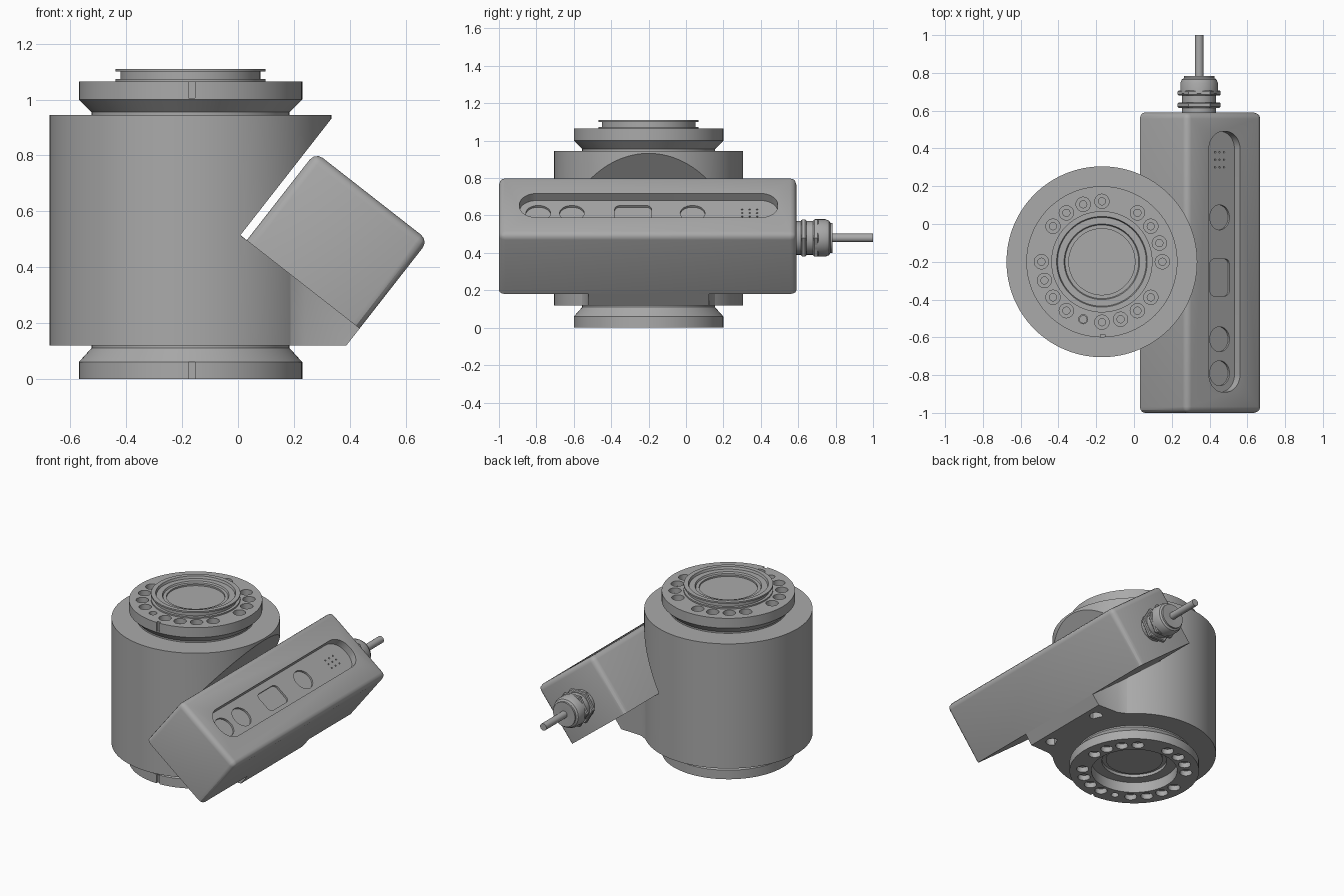
import bpy, bmesh
from math import sin, cos, pi, radians, sqrt
from mathutils import Matrix, Vector

if "Cube" in bpy.data.objects:
    bpy.data.objects.remove(bpy.data.objects["Cube"])

grey = bpy.data.materials.new("machined grey")
grey.use_nodes = True
grey.diffuse_color = (0.4, 0.4, 0.4, 1)
grey.node_tree.nodes["Principled BSDF"].inputs["Base Color"].default_value = (0.4, 0.4, 0.4, 1)

AXIS = Matrix.Translation((-0.17, -0.2, 0))       # main cylinder axis
TILT = Matrix.Rotation(radians(38), 4, 'Y')       # tilted frame of the camera box
parts = []


def finish(name, bm, matrix=Matrix()):
    bmesh.ops.recalc_face_normals(bm, faces=bm.faces)
    bm.transform(matrix)
    mesh = bpy.data.meshes.new(name)
    bm.to_mesh(mesh)
    bm.free()
    mesh.materials.append(grey)
    ob = bpy.data.objects.new(name, mesh)
    bpy.context.collection.objects.link(ob)
    parts.append(ob)
    return ob


def add_lathe(bm, profile, steps, matrix=Matrix()):
    """Revolve (radius, height) points about z."""
    tmp = bmesh.new()
    vs = [tmp.verts.new((r, 0, z)) for r, z in profile]
    es = [tmp.edges.new(p) for p in zip(vs, vs[1:])]
    bmesh.ops.spin(tmp, geom=vs + es, cent=(0, 0, 0), axis=(0, 0, 1),
                   angle=2 * pi, steps=steps, use_merge=True)
    bmesh.ops.remove_doubles(tmp, verts=tmp.verts, dist=1e-5)
    bmesh.ops.recalc_face_normals(tmp, faces=tmp.faces)
    tmp.transform(matrix)
    mesh = bpy.data.meshes.new("tmp")
    tmp.to_mesh(mesh)
    tmp.free()
    bm.from_mesh(mesh)
    bpy.data.meshes.remove(mesh)


def lathe(name, profile, steps=96, matrix=Matrix()):
    bm = bmesh.new()
    add_lathe(bm, profile, steps, matrix)
    return finish(name, bm)


def add_prism(bm, points, z0, z1):
    face = bm.faces.new([bm.verts.new((x, y, z0)) for x, y in points])
    top = bmesh.ops.extrude_face_region(bm, geom=[face])["geom"]
    bmesh.ops.translate(bm, vec=(0, 0, z1 - z0),
                        verts=[g for g in top if isinstance(g, bmesh.types.BMVert)])


def rounded(cx, cy, hx, hy, r, n=10):
    """Outline of a rectangle with round corners."""
    pts = []
    for k, (sx, sy) in enumerate(((1, 1), (-1, 1), (-1, -1), (1, -1))):
        for i in range(n + 1):
            a = (k + i / n) * pi / 2
            pts.append((cx + sx * (hx - r) + r * cos(a), cy + sy * (hy - r) + r * sin(a)))
    return pts


def cut(ob, cutter):
    mod = ob.modifiers.new("cut", 'BOOLEAN')
    mod.operation, mod.solver, mod.object = 'DIFFERENCE', 'EXACT', cutter
    bpy.context.view_layer.objects.active = ob
    bpy.ops.object.modifier_apply(modifier=mod.name)
    parts.remove(cutter)
    bpy.data.objects.remove(cutter)


def box_points(x0, x1, y0, y1):
    return [(x0, y0), (x1, y0), (x1, y1), (x0, y1)]


# Main housing with the slanted pocket that receives the camera box
body = lathe("housing", [(0, 0.12), (0.505, 0.12), (0.505, 0.945), (0, 0.945)], 128, AXIS)
bm = bmesh.new()
add_prism(bm, box_points(-0.31, 1.2, -1.2, 1), 0.41, 1.6)
cut(body, finish("pocket", bm, TILT))

# Mounting foot under the camera box, trimmed to the tilted planes
bm = bmesh.new()
half = [(-0.1, 0.3), (0.12, 0.41), (0.17, 0.365), (0.24, 0.33), (0.6, 0.315)]
add_prism(bm, [(x, y - 0.2) for x, y in half] + [(x, -y - 0.2) for x, y in reversed(half)], 0.12, 0.8)
for co, no in (((0.232, 0, 0), (1, 0, 0)), ((0, 0, 0.411), (0, 0, 1))):
    bmesh.ops.bisect_plane(bm, geom=bm.verts[:] + bm.edges[:] + bm.faces[:], dist=1e-6,
                           plane_co=TILT @ Vector(co), plane_no=TILT @ Vector(no), clear_outer=True)
    bmesh.ops.holes_fill(bm, edges=[e for e in bm.edges if e.is_boundary])
foot = finish("mounting_foot", bm)
bm = bmesh.new()
for s in (-1, 1):
    add_lathe(bm, [(0, 0), (0.04, 0), (0.04, 0.17), (0, 0.17)], 24,
              Matrix.Translation((0.315, -0.2 + 0.21 * s, 0)))
cut(foot, finish("foot_holes", bm))

# Flanges: top with raised recessed collar, bottom with a bore
top = lathe("top_flange", [
    (0, 0.93), (0.355, 0.93), (0.355, 0.955), (0.4, 1.0), (0.4, 1.065), (0.268, 1.065),
    (0.268, 1.074), (0.25, 1.074), (0.25, 1.1), (0.268, 1.1), (0.268, 1.11), (0.24, 1.11),
    (0.235, 1.095), (0.2, 1.095), (0.195, 1.085), (0.175, 1.085), (0.175, 1.075), (0, 1.075)],
    matrix=AXIS)
bottom = lathe("bottom_flange", [
    (0, 0.16), (0.355, 0.16), (0.355, 0.11), (0.4, 0.06), (0.4, 0), (0.265, 0), (0.265, 0.07),
    (0.2, 0.07), (0.2, 0.09), (0.175, 0.09), (0.175, 0.08), (0, 0.08)], matrix=AXIS)

# Bolt circles: every 18 degrees with gaps, plus one dowel hole
for ob, face, d in ((top, 1.065, -1), (bottom, 0, 1)):
    bm = bmesh.new()
    for k in range(20):
        if k in (4, 9, 19):
            continue
        a = k * pi / 10
        r = 0.024 if k == 14 else 0.038
        hole = [(0, face - 0.02 * d), (r, face - 0.02 * d), (r, face + 0.035 * d),
                (0.019, face + 0.035 * d), (0.019, face + 0.055 * d), (0, face + 0.055 * d)]
        add_lathe(bm, hole, 24, AXIS @ Matrix.Translation((0.32 * cos(a), 0.32 * sin(a), 0)))
    cut(ob, finish("bolt_holes", bm))
    bm = bmesh.new()
    zs = sorted((face - 0.02 * d, face + 0.06 * d))
    add_prism(bm, box_points(-0.178, -0.154, -0.65, -0.585), *zs)
    cut(ob, finish("index_notch", bm))

# Camera box in the tilted frame
bm = bmesh.new()
add_prism(bm, box_points(-0.281, 0.232, -1, 0.59), 0.41, 0.81)
edges = [e for e in bm.edges if max(v.co.z for v in e.verts) > 0.8]
bmesh.ops.bevel(bm, geom=edges, offset=0.033, segments=3, profile=0.5, affect='EDGES')
box = finish("camera_box", bm, TILT)

# Window slot, then shallow lens recesses and speaker dots in its floor
bm = bmesh.new()
add_prism(bm, rounded(-0.025, -0.2, 0.105, 0.69, 0.095), 0.762, 0.9)
cut(box, finish("window_slot", bm, TILT))
bm = bmesh.new()
for y in (0.035, -0.61, -0.79):
    add_prism(bm, rounded(-0.02, y, 0.066, 0.066, 0.0655), 0.75, 0.78)
add_prism(bm, rounded(-0.02, -0.283, 0.066, 0.098, 0.03), 0.75, 0.78)
for i in range(3):
    for j in range(3):
        add_prism(bm, rounded(-0.05 + 0.03 * i, 0.3 + 0.04 * j, 0.005, 0.005, 0.0049, 2), 0.75, 0.78)
cut(box, finish("lens_recesses", bm, TILT))

# Cable gland with two hex nuts, and the cable
GLAND = Matrix.Translation((0.345, 0.58, 0.48)) @ Matrix.Rotation(radians(-90), 4, 'X')
lathe("cable_gland", [(0, 0), (0.09, 0), (0.09, 0.1), (0.1, 0.11), (0.1, 0.165), (0.092, 0.185),
                      (0.08, 0.192), (0.08, 0.203), (0.03, 0.203), (0, 0.2)], 40, GLAND)
for i, y in enumerate((0.035, 0.1)):
    lathe("gland_nut_%d" % (i + 1), [(0, y), (0.108, y), (0.114, y + 0.006), (0.114, y + 0.022),
                                     (0.108, y + 0.028), (0, y + 0.028)], 6, GLAND)
lathe("cable", [(0, 0.18), (0.023, 0.18), (0.023, 0.42), (0, 0.42)], 24, GLAND)

# Smooth round surfaces, keep machined edges sharp
bpy.ops.object.select_all(action='DESELECT')
for ob in parts:
    ob.select_set(True)
bpy.context.view_layer.objects.active = body
bpy.ops.object.shade_smooth_by_angle(angle=radians(30))
